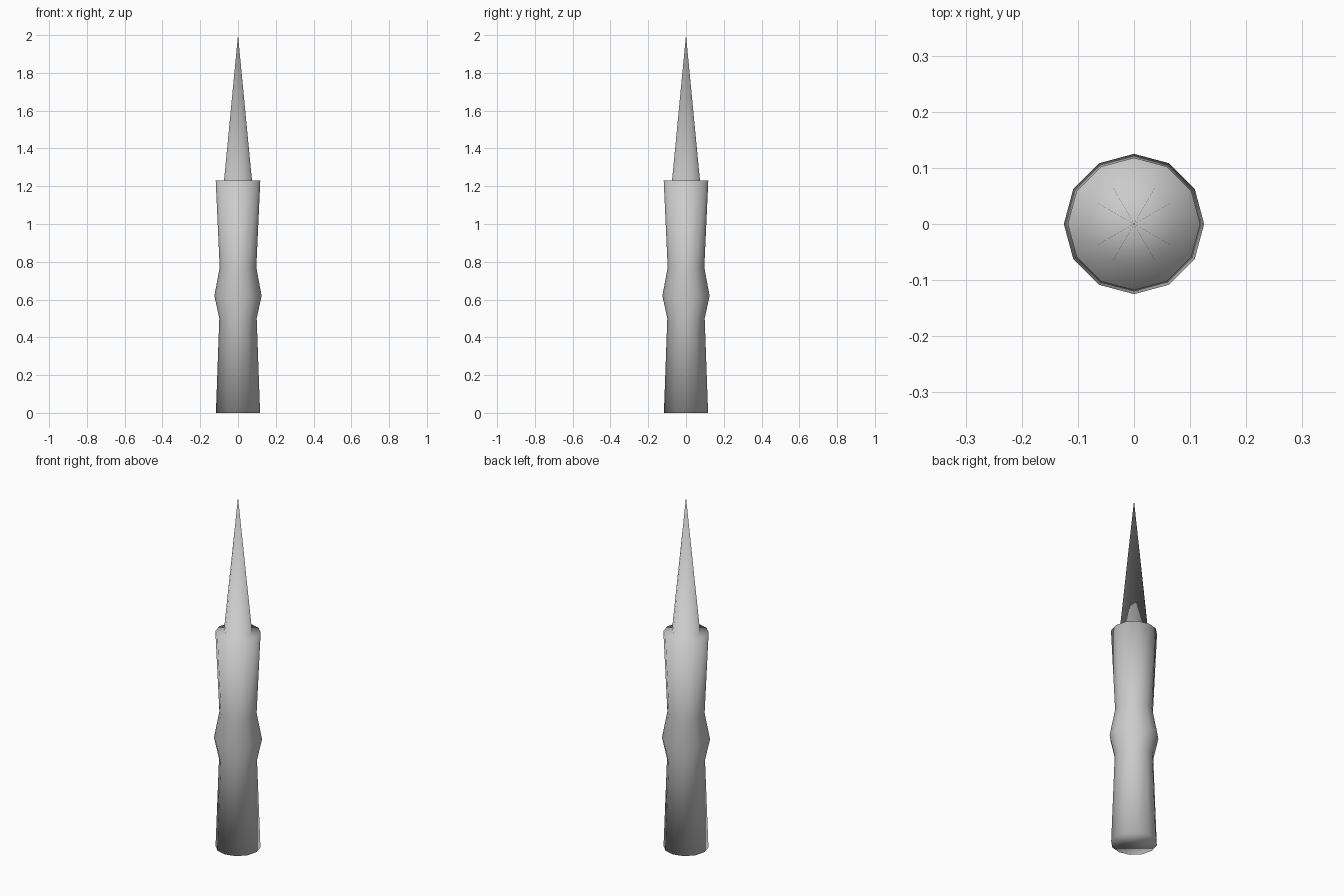
import bpy, bmesh
from math import cos, sin, pi

if "Cube" in bpy.data.objects:
    bpy.data.objects.remove(bpy.data.objects["Cube"])

SIDES = 12


def lathe(name, rings, tip_z):
    """Low-poly turned shape: rings of (radius, z), flat base, pointed top."""
    bm = bmesh.new()
    loops = [[bm.verts.new((r * cos(2 * pi * i / SIDES), r * sin(2 * pi * i / SIDES), z))
              for i in range(SIDES)] for r, z in rings]
    tip = bm.verts.new((0, 0, tip_z))
    bm.faces.new(loops[0][::-1])
    for i in range(SIDES):
        j = (i + 1) % SIDES
        for low, high in zip(loops, loops[1:]):
            bm.faces.new((low[i], low[j], high[j], high[i]))
        bm.faces.new((loops[-1][i], loops[-1][j], tip))
    for f in bm.faces:
        f.smooth = True
    mesh = bpy.data.meshes.new(name)
    bm.to_mesh(mesh)
    bm.free()
    obj = bpy.data.objects.new(name, mesh)
    bpy.context.collection.objects.link(obj)
    return obj


# Handle with pinched grip and central swelling, shoulder, then long spike
lathe("spike_with_handle", [
    (0.117, 0.0),
    (0.099, 0.50),
    (0.125, 0.62),
    (0.097, 0.77),
    (0.118, 1.23),
    (0.074, 1.23),
], 2.0)
